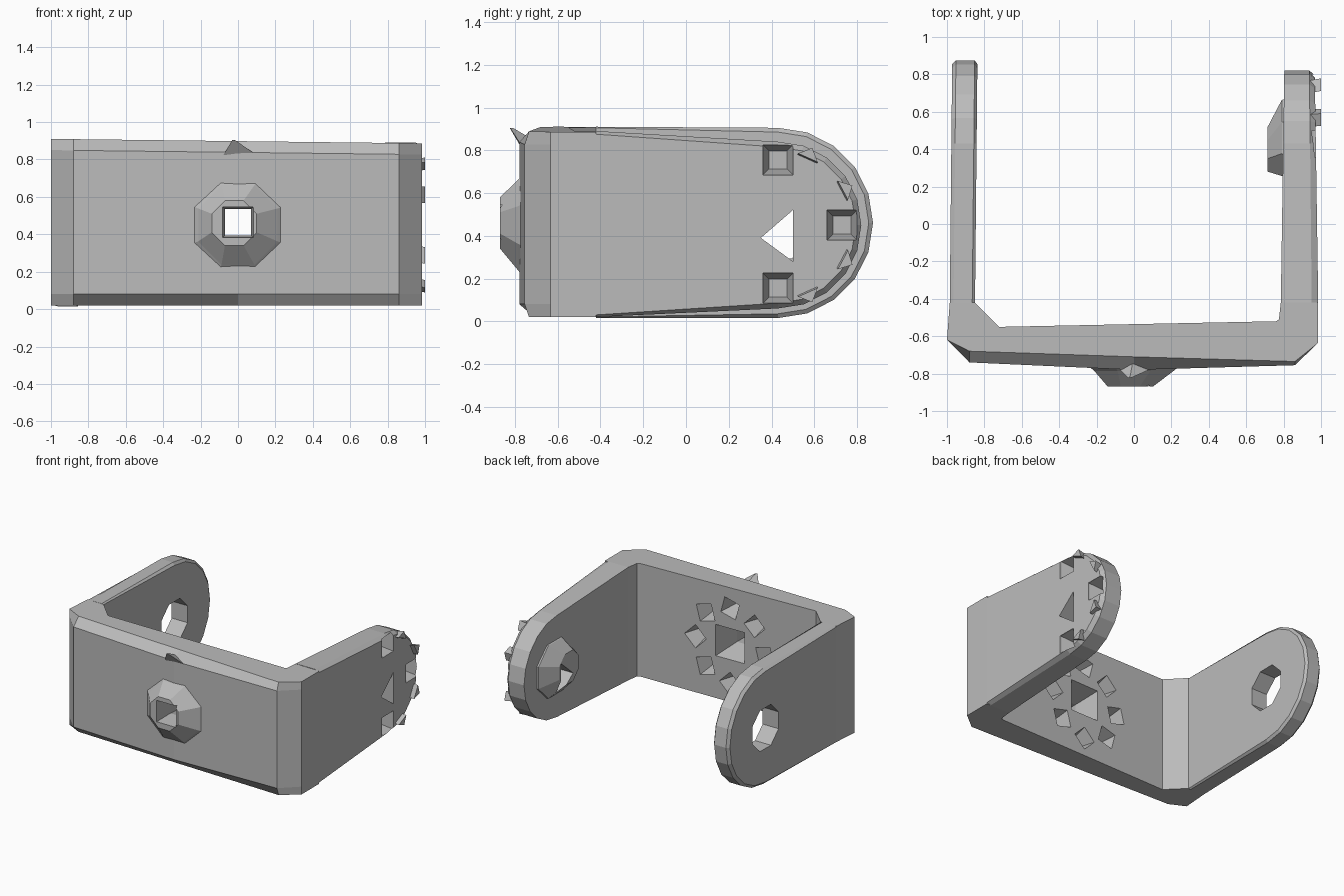
import bpy, bmesh, math
from mathutils import Vector

cube = bpy.data.objects.get("Cube")
if cube:
    bpy.data.objects.remove(cube)

grey = bpy.data.materials.new("grey_plastic")
grey.use_nodes = True
grey.diffuse_color = (0.5, 0.5, 0.5, 1)
grey.node_tree.nodes["Principled BSDF"].inputs["Base Color"].default_value = (0.5, 0.5, 0.5, 1)


def loft(name, rings):
    """Closed solid through rings that have equal point counts."""
    bm = bmesh.new()
    loops = [[bm.verts.new(p) for p in ring] for ring in rings]
    n = len(loops[0])
    for a, b in zip(loops, loops[1:]):
        for i in range(n):
            j = (i + 1) % n
            bm.faces.new((a[i], a[j], b[j], b[i]))
    bm.faces.new(loops[0])
    bm.faces.new(loops[-1])
    bmesh.ops.recalc_face_normals(bm, faces=bm.faces)
    mesh = bpy.data.meshes.new(name)
    bm.to_mesh(mesh)
    bm.free()
    mesh.materials.append(grey)
    ob = bpy.data.objects.new(name, mesh)
    bpy.context.collection.objects.link(ob)
    return ob


def circle(cu, cv, r, n, turn=0.5):
    return [(cu + r * math.cos(math.tau * (i + turn) / n),
             cv + r * math.sin(math.tau * (i + turn) / n)) for i in range(n)]


def on_x(x, pts):
    return [(x, u, v) for u, v in pts]


def on_y(y, pts):
    return [(u, y, v) for u, v in pts]


def cut(target, cutters):
    for c in cutters:
        c.hide_render = True
        mod = target.modifiers.new("cut", 'BOOLEAN')
        mod.operation = 'DIFFERENCE'
        mod.solver = 'EXACT'
        mod.object = c
        bpy.context.view_layer.objects.active = target
        bpy.ops.object.modifier_apply(modifier=mod.name)
        bpy.data.objects.remove(c)


# Front wall with slanted corners and chamfered front edges
outline = [(-1, -.62), (-.88, -.74), (0, -.78), (.86, -.755), (.985, -.635),
           (.985, -.42), (.785, -.42), (.775, -.51), (.76, -.52),
           (-.72, -.55), (-.85, -.42), (-.985, -.42)]
setback = {1: .06, 2: .07, 3: .02}


def wall_ring(z, edge):
    ring = []
    for i, (x, y) in enumerate(outline):
        back = setback.get(i, 0) if edge else 0
        drop = 0.012 * (x + 1) if z > .5 else 0
        ring.append((x, y + back, z - drop))
    return ring


wall = loft("front_wall", [wall_ring(.02, True), wall_ring(.08, False),
                           wall_ring(.85, False), wall_ring(.91, True)])

# Flared collar around the square hole of the wall
collar = loft("front_collar", [on_y(-.74, circle(0, .45, .29, 8)),
                               on_y(-.785, circle(0, .45, .23, 8)),
                               on_y(-.87, circle(-.02, .46, .13, 8))])


def wall_hole():
    return loft("hole_cutter", [on_y(-1, circle(0, .465, .13, 4)),
                                on_y(-.72, circle(0, .465, .1, 4)),
                                on_y(-.4, circle(0, .465, .22, 4))])


cut(collar, [wall_hole()])
petals = []
for i in range(8):
    a = math.tau * i / 8
    u, v = .29 * math.cos(a), .45 + .29 * math.sin(a)
    petals.append(loft("petal_cutter", [on_y(-.5, circle(u, v, .1, 4, i / 3)),
                                        on_y(-.68, circle(u, v, .045, 4, i / 3))]))
cut(wall, [wall_hole()] + petals)

# Small burr on the upper edge of the wall
loft("edge_burr", [[(-.08, -.775, .82), (.09, -.775, .83), (0, -.7, .84)],
                   [(-.03, -.825, .905), (-.01, -.82, .9), (-.02, -.81, .905)]])


def arm_profile(start, cy, cz, r, low, high, n=10):
    arc = [(cy + r * math.sin(math.pi * i / n), cz - r * math.cos(math.pi * i / n))
           for i in range(n + 1)]
    return [(start, low)] + arc + [(start, high)]


# Plain arm with an eight-sided hole
full = arm_profile(-.42, .43, .46, .445, .015, .91)
inset = arm_profile(-.42, .43, .46, .425, .02, .905)
lean = lambda x, pts, k: [(x + k * (y + .42), y, z) for y, z in pts]
right_arm = loft("right_arm", [lean(-.985, inset, .01), lean(-.965, full, .01),
                               lean(-.865, full, .01), lean(-.85, inset, .01)])
cut(right_arm, [loft("hole_cutter", [on_x(-1.2, circle(.43, .45, .17, 8)),
                                     on_x(-.6, circle(.43, .45, .17, 8))])])

# Pocketed arm, narrowing to its rounded end
wide = arm_profile(-.42, .43, .45, .39, .02, .89)
narrow = arm_profile(-.42, .43, .45, .365, .03, .875)
left_arm = loft("left_arm", [lean(.785, wide, .015), lean(.95, wide, -.01),
                             lean(.985, narrow, -.015)])
boss = loft("inner_boss", [on_x(.82, circle(.46, .45, .23, 8)),
                           on_x(.79, circle(.46, .45, .22, 8)),
                           on_x(.715, circle(.4, .45, .13, 8))])
sight = [(.35, .39), (.5, .28), (.5, .52)]


def sight_hole():
    return loft("sight_cutter", [on_x(.6, sight), on_x(1.1, sight)])


cut(boss, [sight_hole()])
pockets = [sight_hole()]
for y, z in ((.43, .755), (.43, .155), (.73, .45)):
    pockets.append(loft("pocket_cutter", [on_x(1.1, circle(y, z, .1, 4)),
                                          on_x(.96, circle(y, z, .1, 4)),
                                          on_x(.86, circle(y, z, .06, 4))]))
cut(left_arm, pockets)

# Burrs around the rim of the pocketed arm
centre = Vector((.43, .45))
for i, deg in enumerate((66, 28, -28, -66)):
    out = Vector((math.cos(math.radians(deg)), math.sin(math.radians(deg))))
    side = Vector((-out.y, out.x))
    foot = [centre + out * .33 + side * .05, centre + out * .33 - side * .05, centre + out * .38]
    tip = [p + out * .015 for p in foot]
    loft("rim_burr_%d" % (i + 1), [on_x(.93, foot), on_x(1, tip)])
